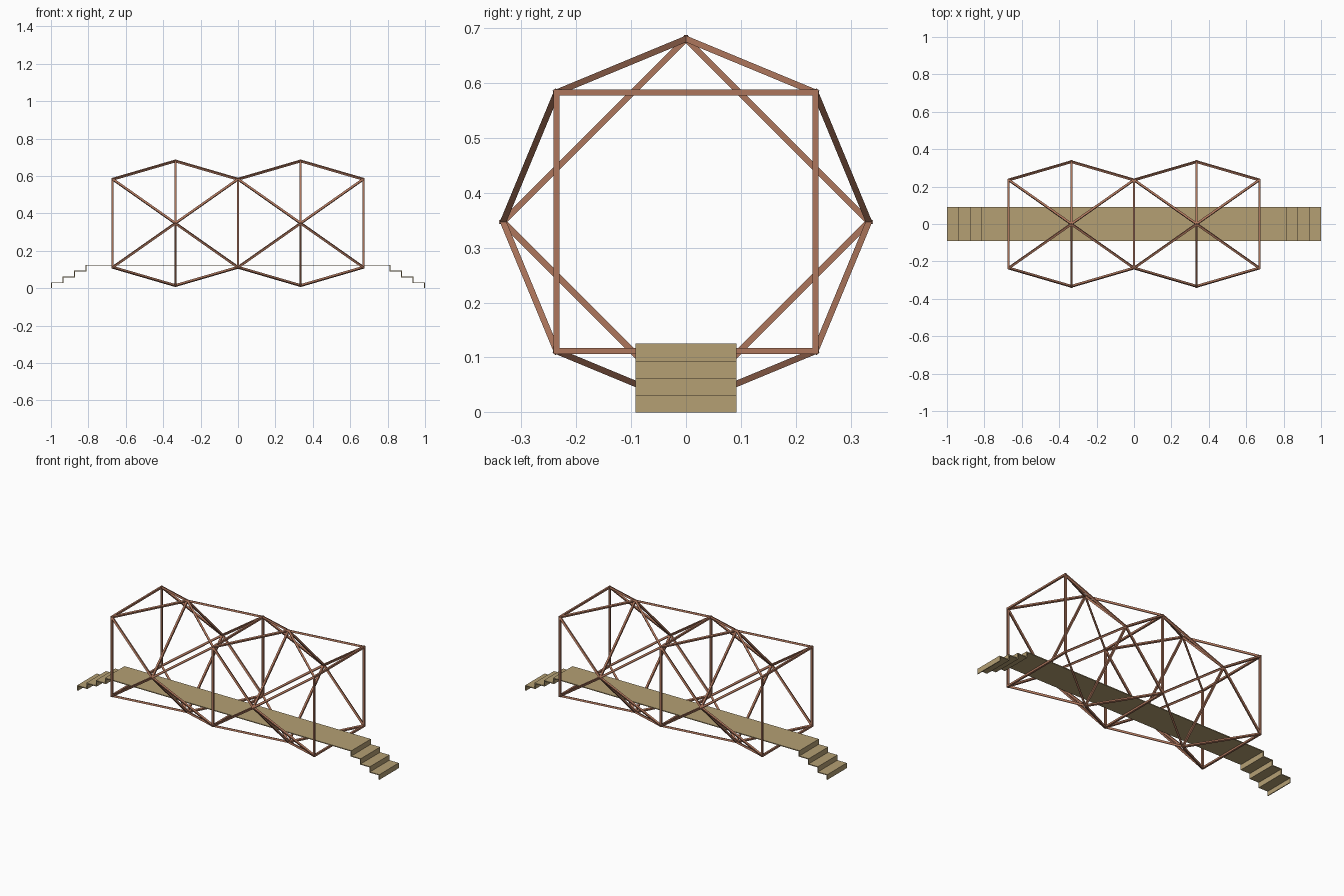
import bpy, bmesh, math
from mathutils import Vector, Matrix

if "Cube" in bpy.data.objects:
    bpy.data.objects.remove(bpy.data.objects["Cube"])

BAR = 0.0112           # bar thickness
R, CZ, DX = 0.333, 0.347, 0.335
DECK_W, T = 0.184, 0.005


def material(name, rgb):
    m = bpy.data.materials.new(name)
    m.diffuse_color = (*rgb, 1)
    m.use_nodes = True
    m.node_tree.nodes["Principled BSDF"].inputs["Base Color"].default_value = m.diffuse_color
    return m


wood = material("reddish brown bars", (0.42, 0.18, 0.107))
tan = material("tan walkway", (0.46, 0.35, 0.175))


def finish(bm, name, mat):
    bmesh.ops.recalc_face_normals(bm, faces=bm.faces)
    me = bpy.data.meshes.new(name)
    bm.to_mesh(me)
    bm.free()
    me.materials.append(mat)
    ob = bpy.data.objects.new(name, me)
    bpy.context.collection.objects.link(ob)
    return ob


def add_bar(bm, a, b, extend):
    """Square bar from a to b with one face turned away from the tunnel axis."""
    d = (b - a).normalized()
    mid = (a + b) / 2
    out = Vector((0, mid.y, mid.z - CZ))
    out = (out - d * out.dot(d)).normalized()
    side = d.cross(out)
    rot = Matrix((side, out, d)).transposed().to_4x4()
    size = Matrix.Diagonal((BAR, BAR, (b - a).length + 2 * extend, 1))
    bmesh.ops.create_cube(bm, size=1, matrix=Matrix.Translation(mid) @ rot @ size)


def ring_points(i):
    """Four corners of ring i; even rings are squares, odd rings diamonds."""
    turn = math.pi / 4 if i % 2 == 0 else 0
    return [Vector(((i - 2) * DX,
                    R * math.cos(turn + k * math.pi / 2),
                    CZ + R * math.sin(turn + k * math.pi / 2))) for k in range(4)]


rings = [ring_points(i) for i in range(5)]

# Square and diamond frames
for i, pts in enumerate(rings):
    bm = bmesh.new()
    for k in range(4):
        add_bar(bm, pts[k], pts[(k + 1) % 4], BAR / 2)
    finish(bm, ("square" if i % 2 == 0 else "diamond") + f"_frame_{i}", wood)

# Zigzag struts joining each frame to the next
for i in range(4):
    sq, di = (rings[i], rings[i + 1]) if i % 2 == 0 else (rings[i + 1], rings[i])
    bm = bmesh.new()
    for k in range(4):
        add_bar(bm, sq[k], di[k], 0.002)
        add_bar(bm, sq[k], di[(k + 1) % 4], 0.002)
    finish(bm, f"zigzag_struts_{i}", wood)

# Walkway with steps at both ends: a thin stepped strip, extruded across
STEPS, TOP, RUN = 4, 0.125, 0.0615
rise = TOP / STEPS
upper, lower = [], []
for s in range(STEPS):
    x, z = 1 - s * RUN, (s + 1) * rise
    upper += [(x, z - rise), (x, z)]
    lower += [(x - T, 0 if s == 0 else z - rise - T), (x - T, z - T)]
half = upper + [(-x, z) for x, z in reversed(upper)]
under = lower + [(-x, z) for x, z in reversed(lower)]

bm = bmesh.new()
rows = []
for y in (-DECK_W / 2, DECK_W / 2):
    rows.append([[bm.verts.new((x, y, z)) for x, z in line] for line in (half, under)])
(a_up, a_lo), (b_up, b_lo) = rows
for j in range(len(half) - 1):
    for p, q in ((a_up, b_up), (a_lo, b_lo), (a_up, a_lo), (b_up, b_lo)):
        bm.faces.new((p[j], p[j + 1], q[j + 1], q[j]))
for j in (0, -1):
    bm.faces.new((a_up[j], b_up[j], b_lo[j], a_lo[j]))
finish(bm, "walkway_with_steps", tan)
